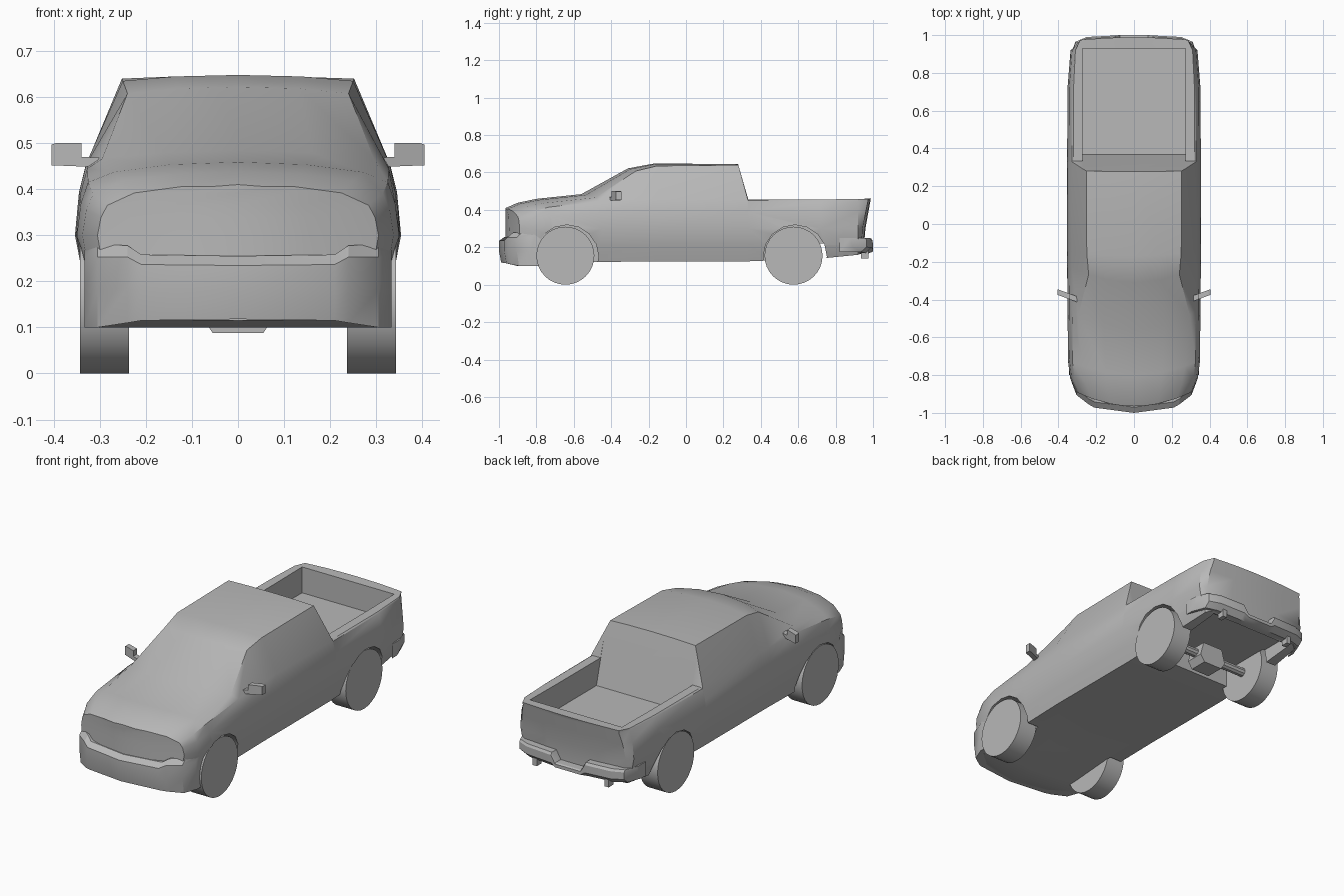
import bpy
import bmesh
from math import pi, radians
from mathutils import Matrix

default_cube = bpy.data.objects.get("Cube")
if default_cube:
    bpy.data.objects.remove(default_cube, do_unlink=True)

GREY = (0.48, 0.48, 0.48, 1)
paint = bpy.data.materials.new("plain grey")
paint.use_nodes = True
paint.diffuse_color = GREY
paint.node_tree.nodes["Principled BSDF"].inputs["Base Color"].default_value = GREY


def finish(name, bm, smooth=True):
    bmesh.ops.remove_doubles(bm, verts=bm.verts, dist=0.0004)
    bmesh.ops.recalc_face_normals(bm, faces=bm.faces)
    mesh = bpy.data.meshes.new(name)
    bm.to_mesh(mesh)
    bm.free()
    mesh.materials.append(paint)
    obj = bpy.data.objects.new(name, mesh)
    bpy.context.collection.objects.link(obj)
    if smooth:
        shade(obj)
    return obj


def select_only(obj):
    bpy.ops.object.select_all(action="DESELECT")
    obj.select_set(True)
    bpy.context.view_layer.objects.active = obj


def shade(obj):
    select_only(obj)
    bpy.ops.object.shade_smooth_by_angle(angle=radians(32))


def loft(name, rings, caps=True, smooth=True):
    """Skin a list of closed rings that share a point count."""
    bm = bmesh.new()
    rows = [[bm.verts.new(p) for p in ring] for ring in rings]
    count = len(rows[0])
    for a, b in zip(rows, rows[1:]):
        for i in range(count):
            j = (i + 1) % count
            bm.faces.new((a[i], a[j], b[j], b[i]))
    if caps:
        bm.faces.new(rows[0])
        bm.faces.new(rows[-1])
    return finish(name, bm, smooth)


def cylinder(name, x, y, z, radius, width, sides):
    bm = bmesh.new()
    turn = Matrix.Translation((x, y, z)) @ Matrix.Rotation(pi / 2, 4, "Y")
    bmesh.ops.create_cone(bm, cap_ends=True, segments=sides, radius1=radius,
                          radius2=radius, depth=width, matrix=turn)
    return finish(name, bm)


def prism(name, profile, y, depth, skew=0.0, side=1):
    """Extrude an x-z outline along y; skew slides it back with x."""
    rings = [[(side * x, y + d + skew * x, z) for x, z in profile]
             for d in (-depth / 2, depth / 2)]
    return loft(name, rings, smooth=False)


def box(name, x0, x1, y, depth, z0, z1):
    return prism(name, [(x0, z0), (x1, z0), (x1, z1), (x0, z1)], y, depth)


def section(y, w, zb, zs, wt, zt, crown, bow, tilt=0.0, squeeze=1.0):
    """Full cross-section ring of the body shell."""
    half = [(0, zb), (0.88 * w, zb), (0.95 * w, 0.21), (w, 0.3),
            (0.975 * w, 0.3 + 0.6 * (zs - 0.3)), (0.93 * w, zs),
            (wt, zt), (0.55 * wt, zt + 0.75 * crown), (0, zt + crown)]
    outline = half + [(-x, z) for x, z in half[-2:0:-1]]
    floor = 0.26 if tilt > 0 else zs
    return [(x * squeeze,
             y + bow * (x * squeeze / 0.35) ** 2 + tilt * (max(z, floor) - zt), z)
            for x, z in outline]


# Body shell: nose, bonnet, windscreen, roof, cab back, bed, tailgate
nose = (-0.965, 0.305, 0.115, 0.365, 0.225, 0.392, 0.018, 0.1)
tail = (0.988, 0.305, 0.17, 0.445, 0.285, 0.459, 0.002, -0.02, 0.18)
stations = [
    nose,
    (-0.9, 0.338, 0.1, 0.39, 0.25, 0.418, 0.02, 0.09),
    (-0.8, 0.35, 0.1, 0.415, 0.27, 0.437, 0.022, 0.08),
    (-0.56, 0.352, 0.12, 0.445, 0.295, 0.466, 0.018, 0.11),
    (-0.31, 0.354, 0.125, 0.455, 0.24, 0.608, 0.014, 0.09),
    (-0.17, 0.354, 0.125, 0.457, 0.25, 0.635, 0.013, 0.03),
    (0.28, 0.354, 0.125, 0.455, 0.252, 0.64, 0.005, 0.0, -0.27),
    (0.333, 0.354, 0.125, 0.45, 0.32, 0.455, 0.0, 0.0),
    (0.72, 0.352, 0.14, 0.45, 0.32, 0.456, 0.0, 0.0),
    (0.92, 0.336, 0.16, 0.45, 0.31, 0.458, 0.0, 0.0),
    tail,
]
rings = [section(*nose, squeeze=s) if len(nose) > 8 else
         section(*nose, tilt=0, squeeze=s) for s in (0, 0.5)]
rings += [section(*s) for s in stations]
rings += [section(*tail, squeeze=s) for s in (0.5, 0)]
body = loft("body_shell", rings, caps=False, smooth=False)

# Cutters: wheel wells, load bed with sloping front, rear underside
WHEELS = {"front": -0.645, "rear": 0.575}
cutters = []
for end, y in WHEELS.items():
    for side in (-1, 1):
        cutters.append(cylinder("well_cutter", side * 0.34, y + 0.008, 0.15, 0.17, 0.2, 16))
bed_ring = [(0.331, 0.456), (0.368, 0.32), (0.93, 0.32), (0.93, 0.6), (0.292, 0.6)]
cutters.append(loft("bed_cutter", [[(x, y, z) for y, z in bed_ring]
                                   for x in (-0.272, 0.272)], smooth=False))
cutters.append(box("underside_cutter", -0.25, 0.25, 0.69, 0.48, 0.0, 0.22))
for cutter in cutters:
    cutter.hide_render = True
    select_only(body)
    mod = body.modifiers.new("cut", "BOOLEAN")
    mod.operation = "DIFFERENCE"
    mod.solver = "EXACT"
    mod.object = cutter
    bpy.ops.object.modifier_apply(modifier=mod.name)
    bpy.data.objects.remove(cutter, do_unlink=True)
shade(body)

# Wheels
for end, y in WHEELS.items():
    for side, label in ((1, "left"), (-1, "right")):
        cylinder(f"{end}_{label}_wheel", side * 0.29, y, 0.155, 0.155, 0.106, 32)


def bumper(name, path, profile):
    """Sweep a y-z profile over x; path rows hold x, y, bottom and top."""
    full = [(-x, y, b, t) for x, y, b, t in path[:0:-1]] + path
    facing = 1 if path[0][1] > 0 else -1
    return loft(name, [[(x, y - facing * inset, b + f * (t - b)) for inset, f in profile]
                       for x, y, b, t in full])


# Bumpers
bumper("front_bumper",
       [(0, -1.0, 0.118, 0.255), (0.21, -0.972, 0.115, 0.258), (0.24, -0.955, 0.11, 0.278),
        (0.305, -0.905, 0.1, 0.28), (0.333, -0.83, 0.1, 0.28)],
       [(0.012, 0), (0, 0.45), (0, 0.85), (0.03, 1), (0.09, 1), (0.09, 0)])
bumper("rear_bumper",
       [(0, 1.0, 0.165, 0.2), (0.075, 1.0, 0.165, 0.2), (0.1, 0.998, 0.165, 0.247),
        (0.25, 0.99, 0.17, 0.25), (0.31, 0.965, 0.175, 0.25), (0.338, 0.89, 0.175, 0.25)],
       [(0.03, 0), (0, 0.35), (0, 0.85), (0.008, 1), (0.07, 1), (0.07, 0)])

# Door mirrors and bumper brackets
mirror = [(0.28, 0.452), (0.33, 0.449), (0.405, 0.452), (0.405, 0.497),
          (0.395, 0.5), (0.34, 0.5), (0.34, 0.47), (0.28, 0.468)]
for side, label in ((1, "left"), (-1, "right")):
    prism(f"{label}_door_mirror", mirror, -0.51, 0.03, 0.37, side)
    inner, outer = sorted((side * 0.2, side * 0.225))
    box(f"{label}_bumper_bracket", inner, outer, 0.955, 0.04, 0.14, 0.2)

# Rear axle and differential
cylinder("rear_axle", 0, WHEELS["rear"], 0.155, 0.024, 0.5, 10)
housing = [(-0.055, 0.088), (0.055, 0.088), (0.08, 0.125), (0.06, 0.2),
           (-0.06, 0.2), (-0.08, 0.125)]
prism("differential", housing, WHEELS["rear"], 0.1)
